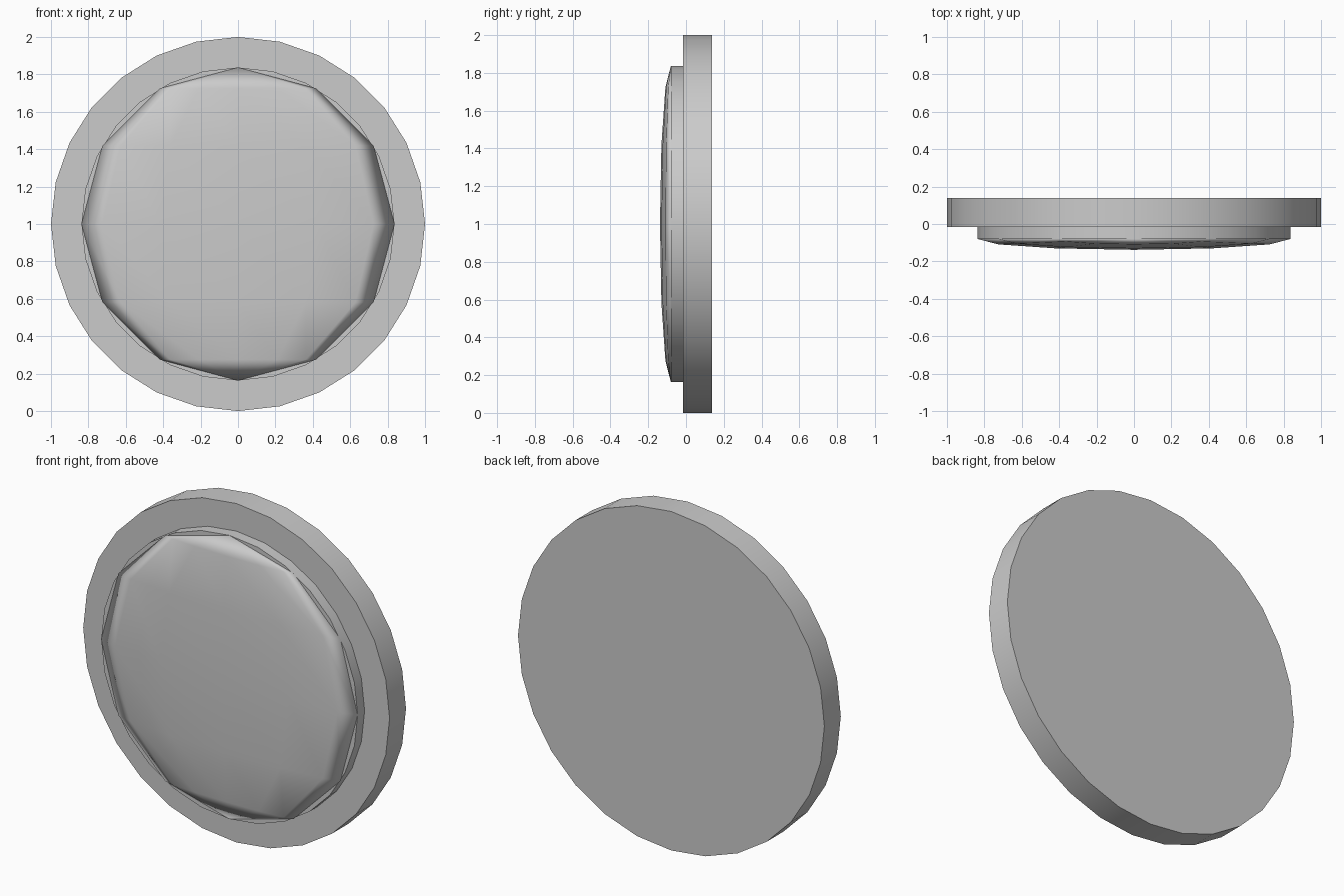
import bpy
import math

if "Cube" in bpy.data.objects:
    bpy.data.objects.remove(bpy.data.objects["Cube"])

grey = bpy.data.materials.new("plain grey")
grey.diffuse_color = (0.6, 0.6, 0.6, 1.0)
grey.use_nodes = True
grey.node_tree.nodes["Principled BSDF"].inputs["Base Color"].default_value = grey.diffuse_color


def disc(name, radius, y_front, y_back):
    """Upright 28-sided disc with its axis along y, centred at z = 1."""
    bpy.ops.mesh.primitive_cylinder_add(
        vertices=28, radius=radius, depth=y_back - y_front,
        location=(0, (y_front + y_back) / 2, 1),
        rotation=(math.pi / 2, 0, 0))
    ob = bpy.context.object
    ob.name = name
    ob.data.materials.append(grey)
    bpy.ops.object.shade_smooth_by_angle(angle=math.radians(30))
    return ob


# Wide backing disc and the smaller raised step in front of it
disc("base_disc", 1.0, -0.015, 0.138)
disc("raised_step", 0.837, -0.08, -0.015)

# Shallow dome: a coarse sphere flattened front to back, poles top and bottom
bpy.ops.mesh.primitive_uv_sphere_add(
    segments=12, ring_count=6, radius=0.837, location=(0, -0.08, 1))
dome = bpy.context.object
dome.name = "front_dome"
dome.scale.y = 0.058 / 0.837
bpy.ops.object.transform_apply(location=False, rotation=False, scale=True)
dome.data.materials.append(grey)
bpy.ops.object.shade_smooth()
